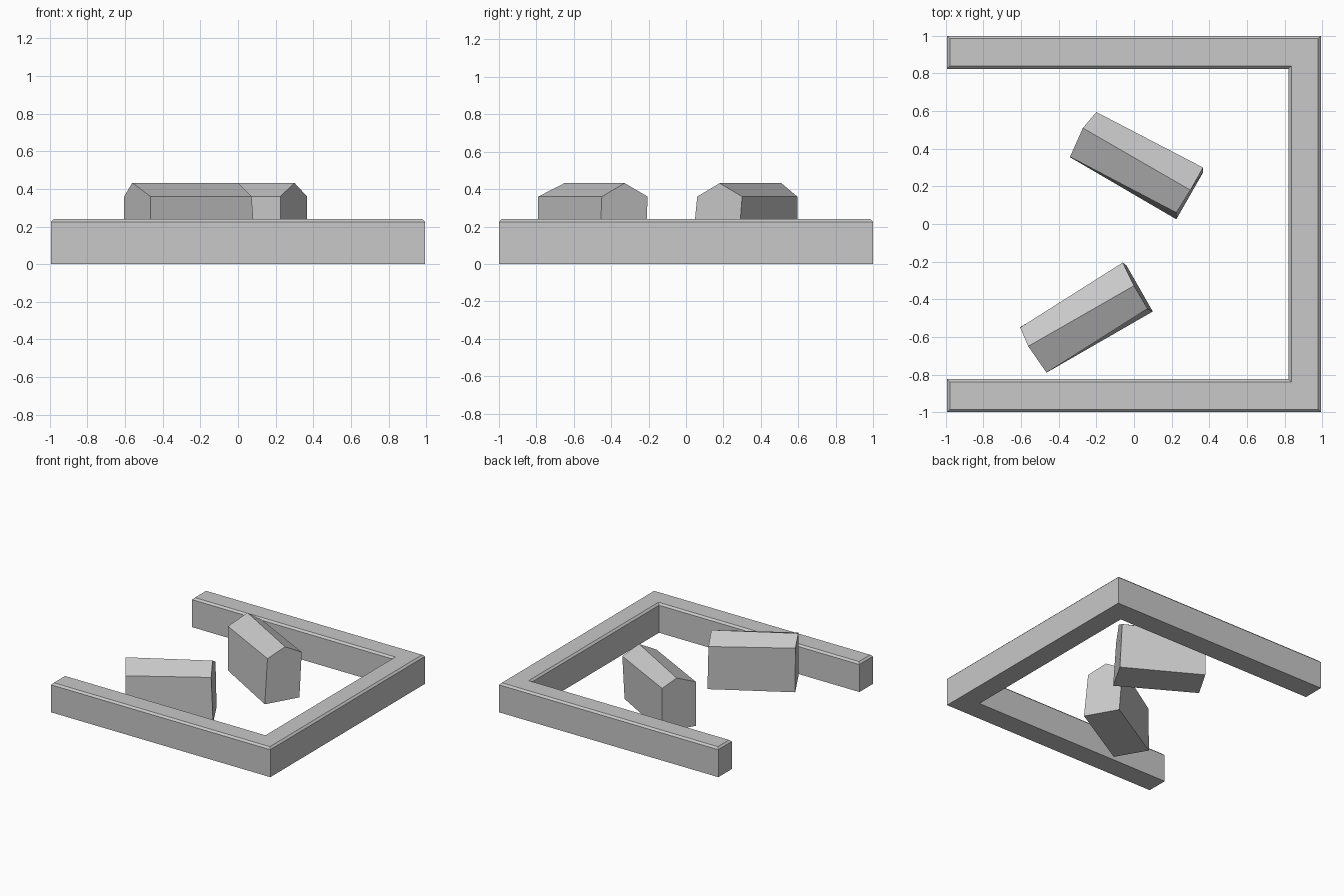
import bpy, bmesh

if "Cube" in bpy.data.objects:
    bpy.data.objects.remove(bpy.data.objects["Cube"])

stone = bpy.data.materials.new("light grey")
stone.diffuse_color = (0.58, 0.58, 0.58, 1)
stone.use_nodes = True
stone.node_tree.nodes["Principled BSDF"].inputs["Base Color"].default_value = stone.diffuse_color


def finish(name, bm):
    bmesh.ops.recalc_face_normals(bm, faces=bm.faces)
    mesh = bpy.data.meshes.new(name)
    bm.to_mesh(mesh)
    bm.free()
    mesh.materials.append(stone)
    obj = bpy.data.objects.new(name, mesh)
    bpy.context.collection.objects.link(obj)
    return obj


def u_wall(name, x, y, inner_x, inner_y, height, chamfer):
    """U-shaped wall, open to the left, with chamfered top edges."""
    bm = bmesh.new()
    outline = [(-x, -y), (x, -y), (x, y), (-x, y),
               (-x, inner_y), (inner_x, inner_y), (inner_x, -inner_y), (-x, -inner_y)]
    base = bm.faces.new([bm.verts.new((px, py, 0)) for px, py in outline])
    ext = bmesh.ops.extrude_face_region(bm, geom=[base], use_keep_orig=True)["geom"]
    for v in [g for g in ext if isinstance(g, bmesh.types.BMVert)]:
        v.co.z = height - chamfer
    top = [g for g in ext if isinstance(g, bmesh.types.BMFace)][0]
    bmesh.ops.recalc_face_normals(bm, faces=bm.faces)
    bmesh.ops.inset_region(bm, faces=[top], thickness=chamfer, use_even_offset=True)
    for v in top.verts:
        v.co.z = height
    return finish(name, bm)


def gabled_block(name, base, eave, ridge, eave_z=0.36, ridge_z=0.432):
    """Slightly crooked gabled block; corners run front-left, front-right,
    back-right, back-left, and the ridge runs left to right."""
    bm = bmesh.new()
    b = [bm.verts.new((*p, 0)) for p in base]
    e = [bm.verts.new((*p, eave_z)) for p in eave]
    r = [bm.verts.new((*p, ridge_z)) for p in ridge]
    for f in ([b[3], b[2], b[1], b[0]],            # underside
              [b[0], b[1], e[1], e[0]],            # front wall
              [b[2], b[3], e[3], e[2]],            # back wall
              [b[1], b[2], e[2], r[1], e[1]],      # right gable
              [b[3], b[0], e[0], r[0], e[3]],      # left gable
              [e[0], e[1], r[1], r[0]],            # front slope
              [e[2], e[3], r[0], r[1]]):           # back slope
        bm.faces.new(f)
    return finish(name, bm)


# Surrounding wall
u_wall("surrounding_wall", 0.993, 1.0, 0.822, 0.825, 0.24, 0.015)

# Two crooked gabled blocks in the yard
gabled_block("back_block",
             [(-0.34, 0.355), (0.225, 0.025), (0.366, 0.272), (-0.2, 0.595)],
             [(-0.34, 0.357), (0.225, 0.06), (0.367, 0.3), (-0.2, 0.595)],
             [(-0.272, 0.51), (0.3, 0.18)])
gabled_block("front_block",
             [(-0.465, -0.79), (0.1, -0.465), (-0.04, -0.22), (-0.605, -0.548)],
             [(-0.465, -0.79), (0.072, -0.45), (-0.06, -0.205), (-0.605, -0.55)],
             [(-0.562, -0.65), (0.0, -0.328)])
